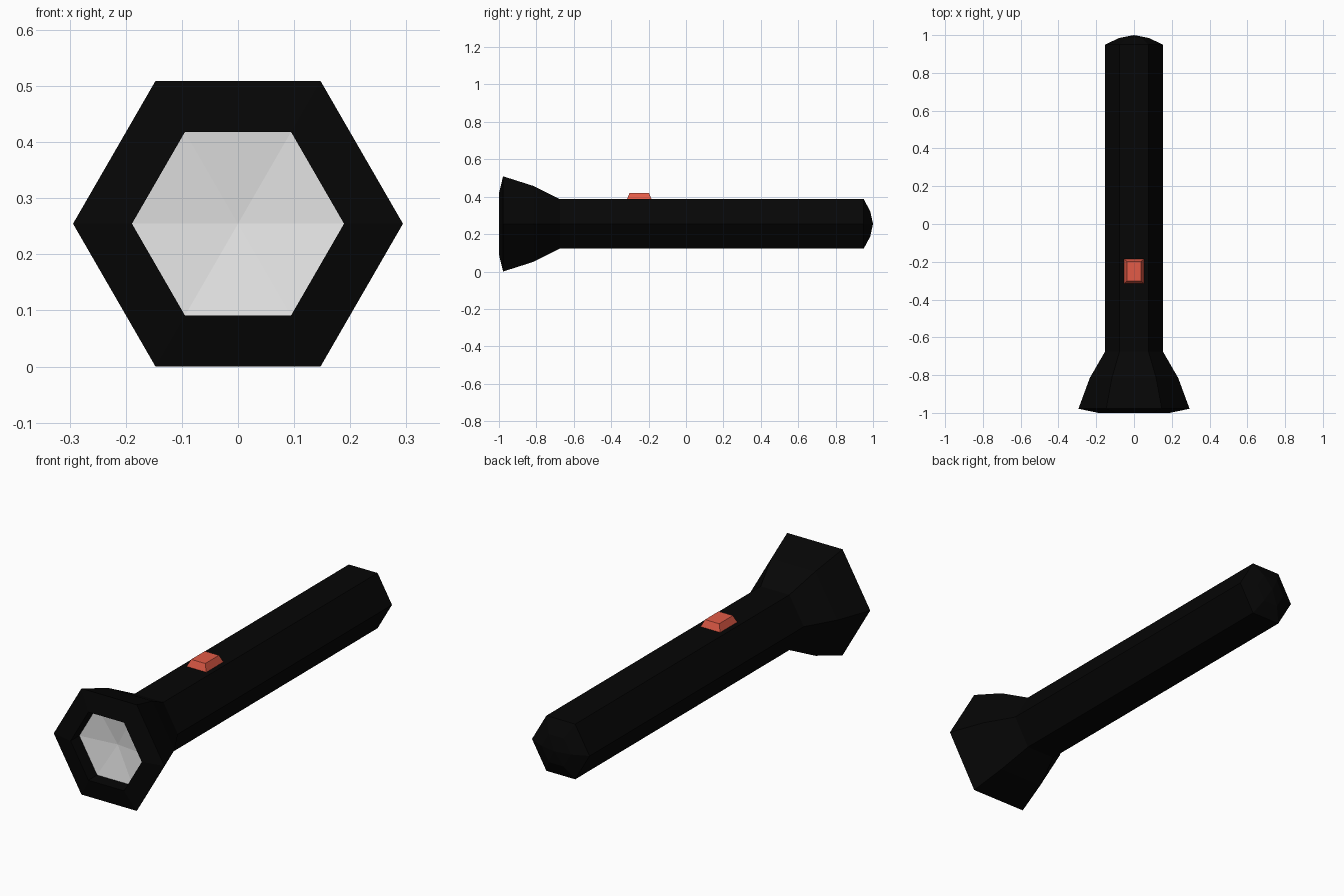
import bpy, bmesh
from math import cos, sin, tau

old = bpy.data.objects.get("Cube")
if old:
    bpy.data.objects.remove(old, do_unlink=True)

AXIS_Z = 0.2545
SIDES = 6


def material(name, color):
    m = bpy.data.materials.new(name)
    m.use_nodes = True
    m.diffuse_color = (*color, 1)
    bsdf = m.node_tree.nodes["Principled BSDF"]
    bsdf.inputs["Base Color"].default_value = (*color, 1)
    bsdf.inputs["Roughness"].default_value = 0.8
    return m


def finish(name, bm, mat):
    mesh = bpy.data.meshes.new(name)
    bm.to_mesh(mesh)
    bm.free()
    mesh.materials.append(mat)
    obj = bpy.data.objects.new(name, mesh)
    bpy.context.collection.objects.link(obj)
    return obj


def lathe(name, profile, mat):
    """Six-sided revolve of (y, radius) points, outside on the left; radius 0 is a tip."""
    bm = bmesh.new()
    rings = []
    for y, r in profile:
        count = SIDES if r else 1
        rings.append([bm.verts.new((r * cos(tau * i / SIDES), y,
                                    AXIS_Z + r * sin(tau * i / SIDES)))
                      for i in range(count)])
    for a, b in zip(rings, rings[1:]):
        for i in range(SIDES):
            j = (i + 1) % SIDES
            corners = [a[i % len(a)], a[j % len(a)], b[j % len(b)], b[i % len(b)]]
            bm.faces.new(list(dict.fromkeys(corners)))
    return finish(name, bm, mat)


black = material("black casing", (0.0018, 0.0018, 0.0018))
silver = material("silver reflector", (0.8, 0.8, 0.8))
red = material("red switch", (0.76, 0.105, 0.063))

# Flared head: recess wall, sloped front rim, then the flare back to the handle
lathe("head", [(-0.934, 0.189), (-1, 0.189), (-0.978, 0.294),
               (-0.815, 0.234), (-0.675, 0.153)], black)

# Handle with a domed tail cap
lathe("handle", [(-0.675, 0.153), (0.95, 0.153), (0.985, 0.078), (1, 0)], black)

# Shallow reflector dish at the bottom of the recess, facing the front
lathe("reflector", [(-0.912, 0), (-0.934, 0.189)], silver)

# Tapered switch on top of the handle
bm = bmesh.new()
bmesh.ops.create_cube(bm, size=1)
for v in bm.verts:
    top = v.co.z > 0
    v.co.x *= 0.075 if top else 0.106
    v.co.y = v.co.y * (0.104 if top else 0.132) - 0.25
    v.co.z = 0.42 if top else 0.385
finish("switch", bm, red)
